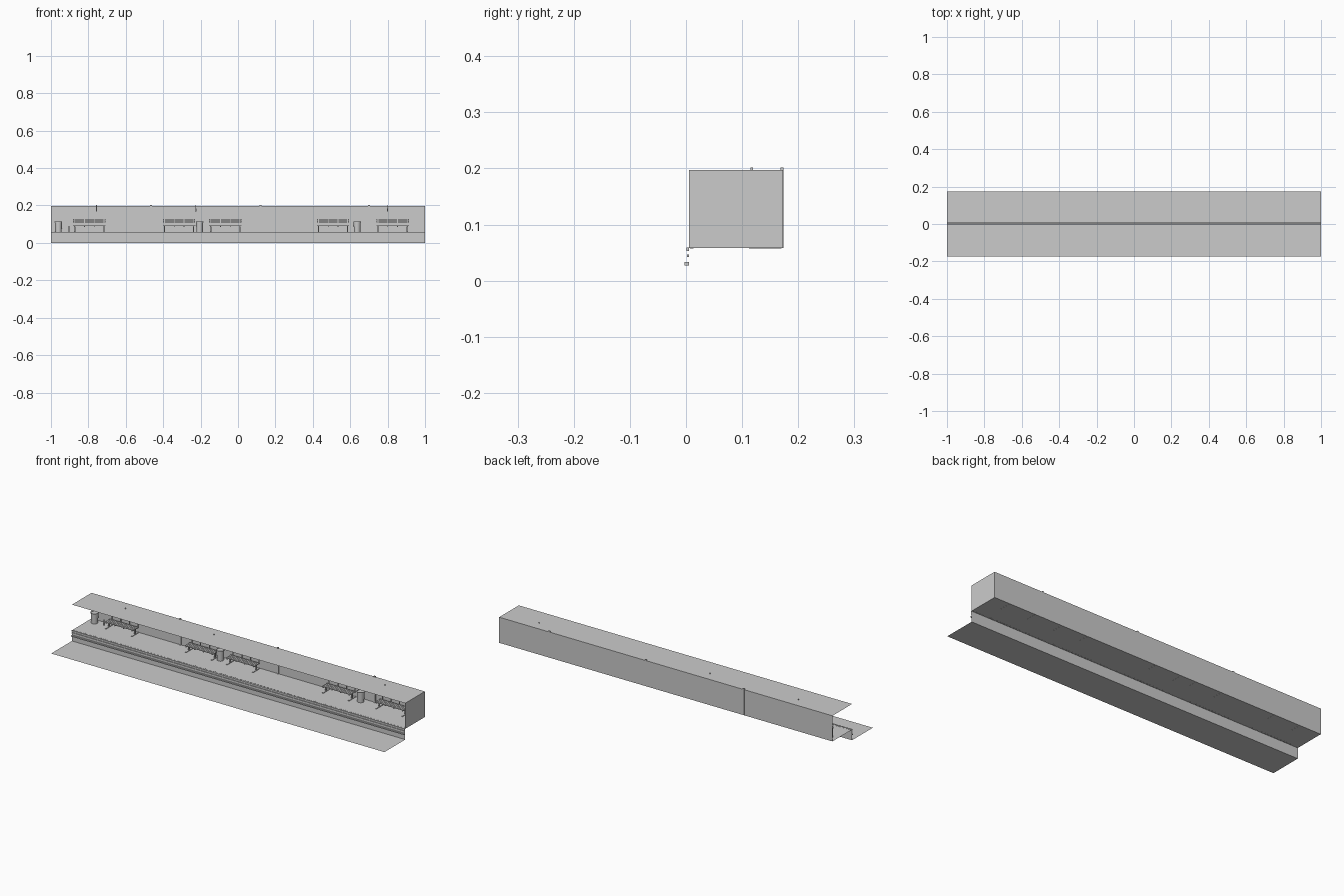
import bpy, bmesh, math
from mathutils import Matrix, Vector

if "Cube" in bpy.data.objects:
    bpy.data.objects.remove(bpy.data.objects["Cube"])

FLOOR, CEIL, BACK, EDGE = 0.058, 0.197, 0.173, 0.005


def finish(name, bm, smooth=False):
    bmesh.ops.recalc_face_normals(bm, faces=bm.faces)
    me = bpy.data.meshes.new(name)
    bm.to_mesh(me)
    bm.free()
    ob = bpy.data.objects.new(name, me)
    bpy.context.collection.objects.link(ob)
    if smooth:
        bpy.context.view_layer.objects.active = ob
        ob.select_set(True)
        bpy.ops.object.shade_smooth_by_angle()
        ob.select_set(False)
    return ob


def add_box(bm, x0, x1, y0, y1, z0, z1):
    m = Matrix.Translation(((x0 + x1) / 2, (y0 + y1) / 2, (z0 + z1) / 2))
    m = m @ Matrix.Diagonal((x1 - x0, y1 - y0, z1 - z0, 1))
    bmesh.ops.create_cube(bm, size=1, matrix=m)


def add_cyl(bm, x, y, z0, z1, r0, r1, n=16):
    bmesh.ops.create_cone(bm, cap_ends=True, segments=n, radius1=r0, radius2=r1,
                          depth=z1 - z0, matrix=Matrix.Translation((x, y, (z0 + z1) / 2)))


def sheet(name, profile):
    """Sweep an open y-z profile along the whole length."""
    bm = bmesh.new()
    rows = [[bm.verts.new((x, y, z)) for y, z in profile] for x in (-1, 1)]
    for i in range(len(profile) - 1):
        bm.faces.new((rows[0][i], rows[1][i], rows[1][i + 1], rows[0][i + 1]))
    return finish(name, bm)


# Station shell: track bed, platform, back wall and ceiling as thin sheets
sheet("track_bed", [(-BACK, 0), (EDGE, 0)])
sheet("platform_face", [(EDGE, 0), (EDGE, FLOOR)])
sheet("platform_floor", [(EDGE, FLOOR), (BACK, FLOOR)])
sheet("back_wall", [(BACK, FLOOR), (BACK, CEIL)])
sheet("ceiling", [(BACK, CEIL), (EDGE, CEIL)])

# Wall closing the right-hand end
bm = bmesh.new()
bm.faces.new([bm.verts.new((1, y, z)) for y, z in
              ((EDGE, FLOOR), (BACK, FLOOR), (BACK, CEIL), (EDGE, CEIL))])
finish("end_wall", bm)

# Long strips on the platform face
for name, y0, z0, z1 in (("cable_duct", -0.003, 0.027, 0.033),
                         ("bumper_strip", 0.002, 0.042, 0.047),
                         ("platform_coping", 0.001, 0.053, 0.059)):
    bm = bmesh.new()
    add_box(bm, -1, 1, y0, EDGE, z0, z1)
    finish(name, bm)

# Raised studs along the platform edge
bm = bmesh.new()
for i in range(100):
    x = -0.99 + i * 0.02
    add_box(bm, x - 0.005, x + 0.005, 0.007, 0.013, FLOOR - 0.0005, FLOOR + 0.0015)
finish("edge_studs", bm)


# Benches: slatted seat and back on bent end frames
def bench(x0, x1):
    bm = bmesh.new()
    for i in range(4):
        y = 0.116 + i * 0.0115
        add_box(bm, x0, x1, y, y + 0.009, 0.09, 0.0935)
    for z in (0.108, 0.121):
        add_box(bm, x0, x1, 0.163, 0.166, z, z + 0.008)
    finish("bench_slats", bm)
    bm = bmesh.new()
    n = 4
    for i in range(n):
        x = x0 + 0.008 + (x1 - x0 - 0.016) * i / (n - 1)
        add_box(bm, x - 0.002, x + 0.002, 0.114, 0.168, 0.086, 0.09)
        add_box(bm, x - 0.002, x + 0.002, 0.166, 0.169, 0.086, 0.13)
        if i in (0, n - 1):
            add_box(bm, x - 0.003, x + 0.003, 0.138, 0.144, FLOOR, 0.087)
            add_box(bm, x - 0.003, x + 0.003, 0.112, 0.17, FLOOR - 0.0005, FLOOR + 0.003)
    finish("bench_frame", bm)


for c in (-0.795, -0.315, -0.068, 0.508, 0.827):
    bench(c - 0.086, c + 0.086)

# Litter bins with a rim and an inset opening
for x in (-0.96, -0.205, 0.637):
    bm = bmesh.new()
    add_cyl(bm, x, 0.142, FLOOR, 0.111, 0.017, 0.019, 20)
    add_cyl(bm, x, 0.142, 0.109, 0.114, 0.020, 0.020, 20)
    top = max(bm.faces, key=lambda f: f.calc_center_median().z)
    bmesh.ops.inset_region(bm, faces=[top], thickness=0.004)
    bmesh.ops.translate(bm, verts=list(top.verts), vec=Vector((0, 0, -0.02)))
    finish("litter_bin", bm, True)

# Small post beside the first bin
bm = bmesh.new()
add_box(bm, -0.906, -0.902, 0.14, 0.144, FLOOR, 0.09)
finish("small_post", bm)

# Slim wall pilasters running up through the ceiling
for x in (-0.466, 0.121, 0.701):
    bm = bmesh.new()
    add_box(bm, x - 0.005, x + 0.005, 0.168, 0.1735, FLOOR, 0.202)
    finish("wall_pilaster", bm)

# Ceiling-hung fittings
for x in (-0.757, -0.226, 0.8):
    bm = bmesh.new()
    add_box(bm, x - 0.002, x + 0.002, 0.115, 0.119, 0.182, 0.202)
    add_box(bm, x - 0.003, x + 0.003, 0.112, 0.122, 0.168, 0.183)
    finish("ceiling_fitting", bm)
